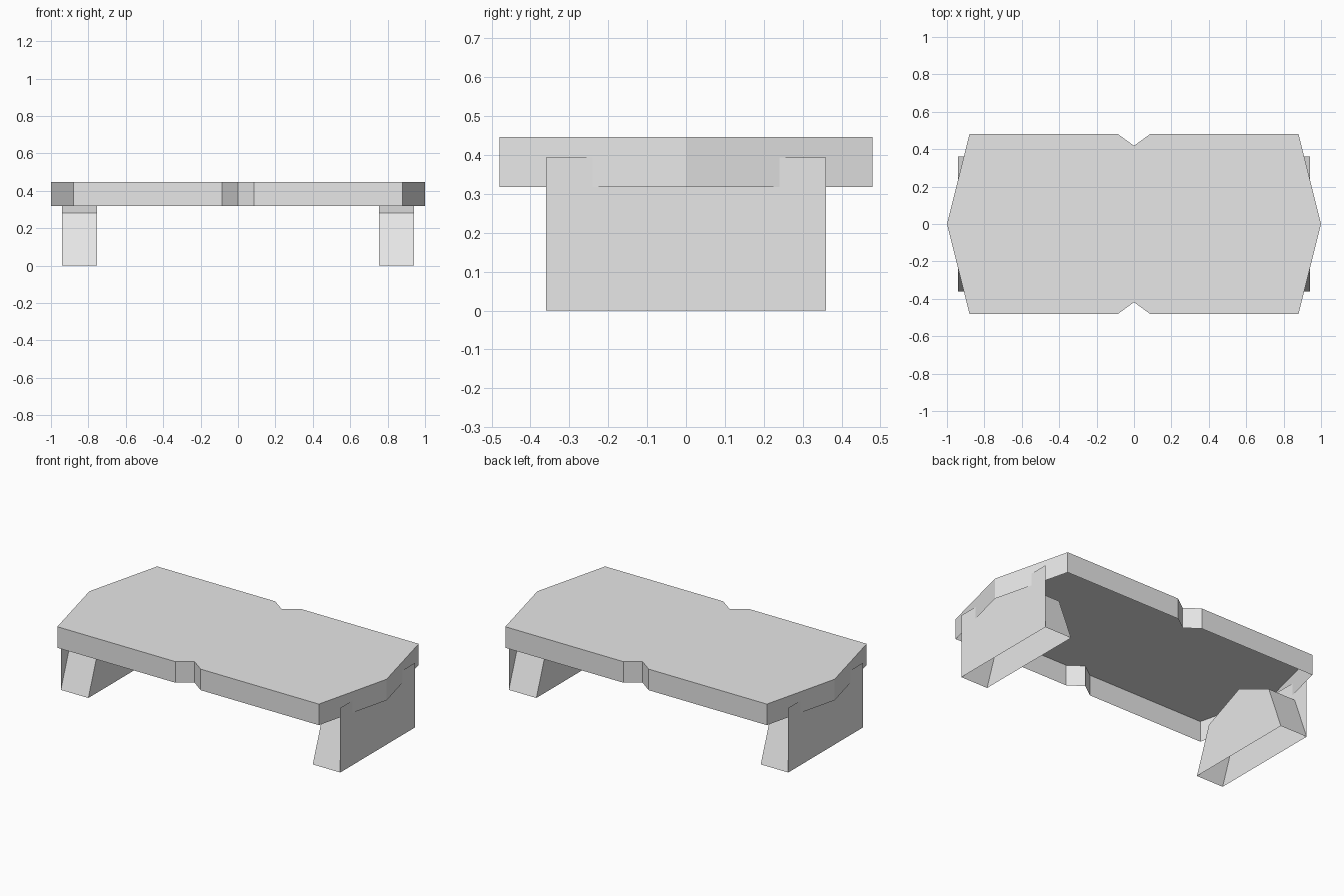
import bpy
import bmesh
from mathutils import Vector

cube = bpy.data.objects.get("Cube")
if cube:
    bpy.data.objects.remove(cube, do_unlink=True)

grey = bpy.data.materials.new("light_grey")
grey.use_nodes = True
grey.diffuse_color = (0.8, 0.8, 0.8, 1)
grey.node_tree.nodes["Principled BSDF"].inputs["Base Color"].default_value = grey.diffuse_color

TABLE_LOW, TABLE_TOP = 0.318, 0.446
LEG_IN, LEG_OUT, LEG_TOP = 0.755, 0.94, 0.393


def finish(bm, name):
    mesh = bpy.data.meshes.new(name)
    bm.to_mesh(mesh)
    bm.free()
    mesh.materials.append(grey)
    obj = bpy.data.objects.new(name, mesh)
    bpy.context.collection.objects.link(obj)
    return obj


def open_shell(name, outline, sweep, open_edge=None):
    """Cap the outline and sweep walls from it; the far end stays open."""
    bm = bmesh.new()
    near = [bm.verts.new(p) for p in outline]
    far = [bm.verts.new(Vector(p) + Vector(sweep)) for p in outline]
    cap = bm.faces.new(near)
    for i in range(len(near)):
        j = (i + 1) % len(near)
        if i != open_edge:
            bm.faces.new((near[j], near[i], far[i], far[j]))
    # Point the cap, and the walls with it, away from the sweep
    cap.normal_update()
    if cap.normal.dot(Vector(sweep)) > 0:
        bmesh.ops.reverse_faces(bm, faces=bm.faces[:])
    return finish(bm, name)


# Table top: notched, pointed slab, hollow underneath
half = [(1, 0), (0.88, 0.48), (0.085, 0.48), (0, 0.418),
        (-0.085, 0.48), (-0.88, 0.48)]
ring = half + [(-x, -y) for x, y in half]
open_shell("table_top", [(x, y, TABLE_TOP) for x, y in ring],
           (0, 0, TABLE_LOW - TABLE_TOP))

# Legs: gabled hollow body, open below, closed outside by a flat end plate
gable = [(-0.36, 0), (0.36, 0), (0.257, 0.28), (0, LEG_TOP), (-0.257, 0.28)]
plate = [(-0.36, 0), (0.36, 0), (0.36, LEG_TOP), (-0.36, LEG_TOP)]
for side, s in (("left", 1), ("right", -1)):
    open_shell(side + "_leg_body", [(s * LEG_IN, y, z) for y, z in gable],
               (s * (LEG_OUT - LEG_IN), 0, 0), open_edge=0)
    bm = bmesh.new()
    bm.faces.new([bm.verts.new((s * LEG_OUT, y, z)) for y, z in plate[::s]])
    finish(bm, side + "_leg_plate")
